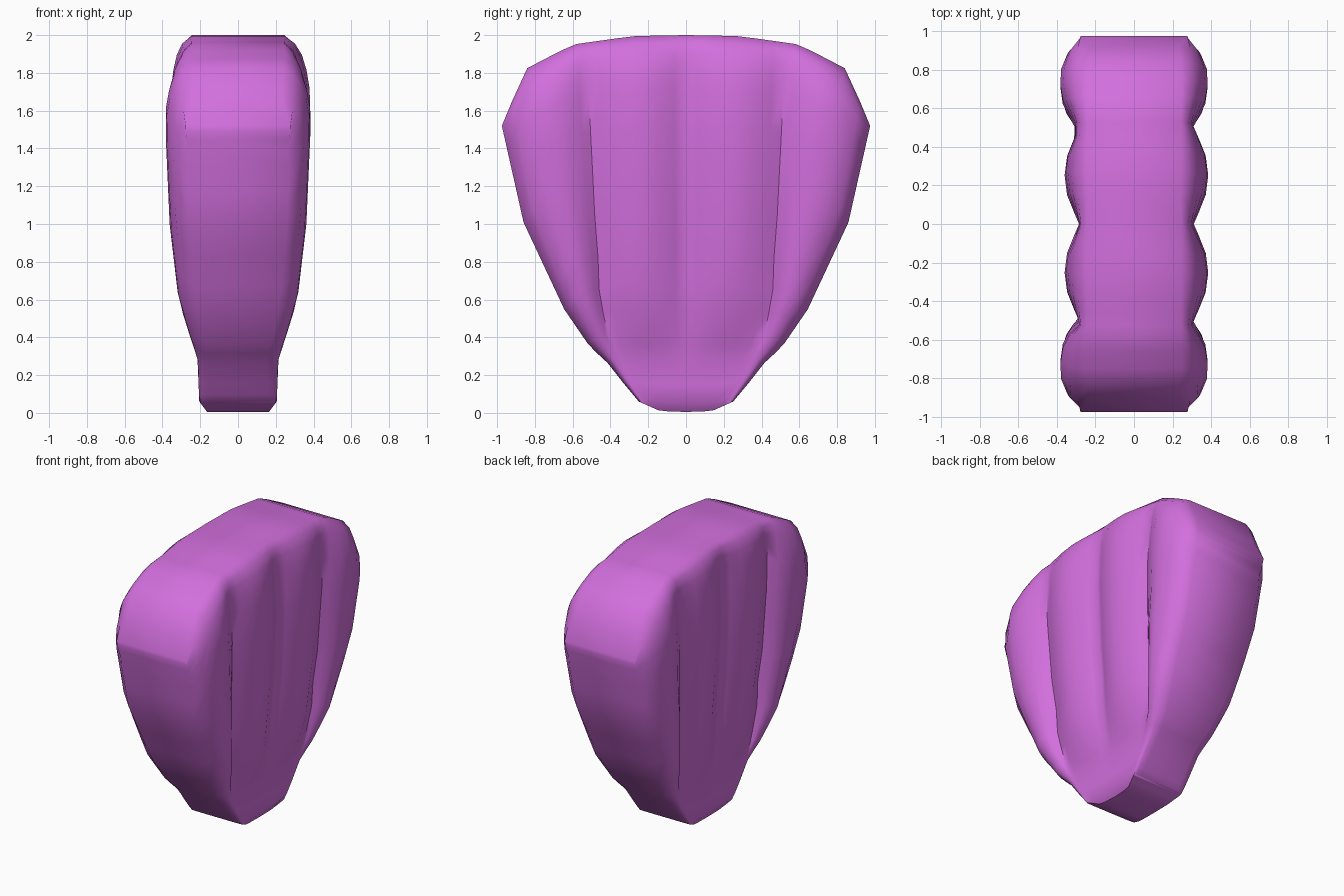
import bpy, bmesh

if "Cube" in bpy.data.objects:
    bpy.data.objects.remove(bpy.data.objects["Cube"])


def interp(pts, t):
    """Piecewise linear curve through (position, value) pairs."""
    if t <= pts[0][0]:
        return pts[0][1]
    for (a, p), (b, q) in zip(pts, pts[1:]):
        if t <= b:
            return p + (q - p) * (t - a) / (b - a)
    return pts[-1][1]


# Outline seen from the side: fan width by row, and domed top edge
WIDTH = [(0, .25), (.07, .335), (.14, .415), (.2, .51), (.335, .645), (.65, .86), (1, .975)]
TOP = [(0, 2.0), (.28, 1.995), (.6, 1.95), (.85, 1.82), (.975, 1.52)]
BOTTOM = [(0, 0.005), (.55, .01), (1, .06)]
# Half thickness by height, rounding at the rim, and rib strength by row
THICK = [(0, .16), (.06, .205), (.3, .215), (.36, .24), (.6, .315), (1, .362), (1.52, .385), (2, .37)]
RIM = [(.86, 1), (.93, .95), (.975, .85), (1, .66)]
RIB = [(.15, 0), (.24, .55), (.4, 1), (.88, 1), (.96, .5), (1, 0)]
GROOVE = [(.15, .84), (.22, .79), (.4, .67), (.65, .575), (1, .54)]
BULGE = [(0, 0), (.12, .35), (.3, .83), (.5, 1), (.7, .83), (.88, .35), (1, 0)]
ROWS = [0, .025, .07, .14, .175, .21, .27, .335, .42, .53, .65, .76, .86, .91, .95, .98, 1]
STEPS = [0, .12, .3, .5, .7, .88]
N = 4 * len(STEPS)


def surface_point(side, j, f):
    rib, k = divmod(j, len(STEPS))
    v = STEPS[k]
    if j == N:
        rib, v = 3, 1
    g = interp(GROOVE, f)
    edges = [-1, -g, 0, g, 1]
    u = edges[rib] + (edges[rib + 1] - edges[rib]) * v
    y = u * interp(WIDTH, f)
    low, high = interp(BOTTOM, abs(u)), interp(TOP, abs(u) * .975)
    z = low + (high - low) * f
    x = interp(THICK, z) * interp(RIM, f)
    # valleys between ribs, deepest on the middle of the left face
    inner = rib in (1, 2)
    depth = .075
    if side < 0 and inner:
        x -= .025 * interp(RIB, f)
    outer = (rib == 0 and v < .5) or (rib == 3 and v > .5)
    if outer:
        edge = v if rib == 0 else 1 - v
        x *= interp([(0, .72), (.12, .91), (.3, .985), (.5, 1)], edge) if f < .95 \
            else interp([(0, .72 / interp(RIM, f)), (.12, .94), (.5, 1)], edge)
    else:
        x -= depth * interp(RIB, f) * (1 - interp(BULGE, v))
    return (side * x, y, z)


bm = bmesh.new()
grids = {}
for side in (-1, 1):
    g = [[bm.verts.new(surface_point(side, j, f)) for j in range(N + 1)] for f in ROWS]
    grids[side] = g
    for a, b in zip(g, g[1:]):
        for j in range(N):
            bm.faces.new((a[j], a[j + 1], b[j + 1], b[j]))


def border(g):
    return (g[0] + [r[-1] for r in g[1:-1]] + g[-1][::-1] + [r[0] for r in g[-2:0:-1]])


# Flat rim joining both ribbed faces
left, right = border(grids[-1]), border(grids[1])
for i in range(len(left)):
    n = (i + 1) % len(left)
    bm.faces.new((left[i], left[n], right[n], right[i]))
bmesh.ops.remove_doubles(bm, verts=bm.verts, dist=.0005)
bmesh.ops.recalc_face_normals(bm, faces=bm.faces)
mesh = bpy.data.meshes.new("ribbed_fan_shell")
bm.to_mesh(mesh)
bm.free()
shell = bpy.data.objects.new("ribbed_fan_shell", mesh)
bpy.context.collection.objects.link(shell)
mat = bpy.data.materials.new("purple")
mat.diffuse_color = (.65, .16, .73, 1)
mat.use_nodes = True
mat.node_tree.nodes["Principled BSDF"].inputs["Base Color"].default_value = mat.diffuse_color
mesh.materials.append(mat)
bpy.context.view_layer.objects.active = shell
shell.select_set(True)
bpy.ops.object.shade_smooth_by_angle(angle=.9)
